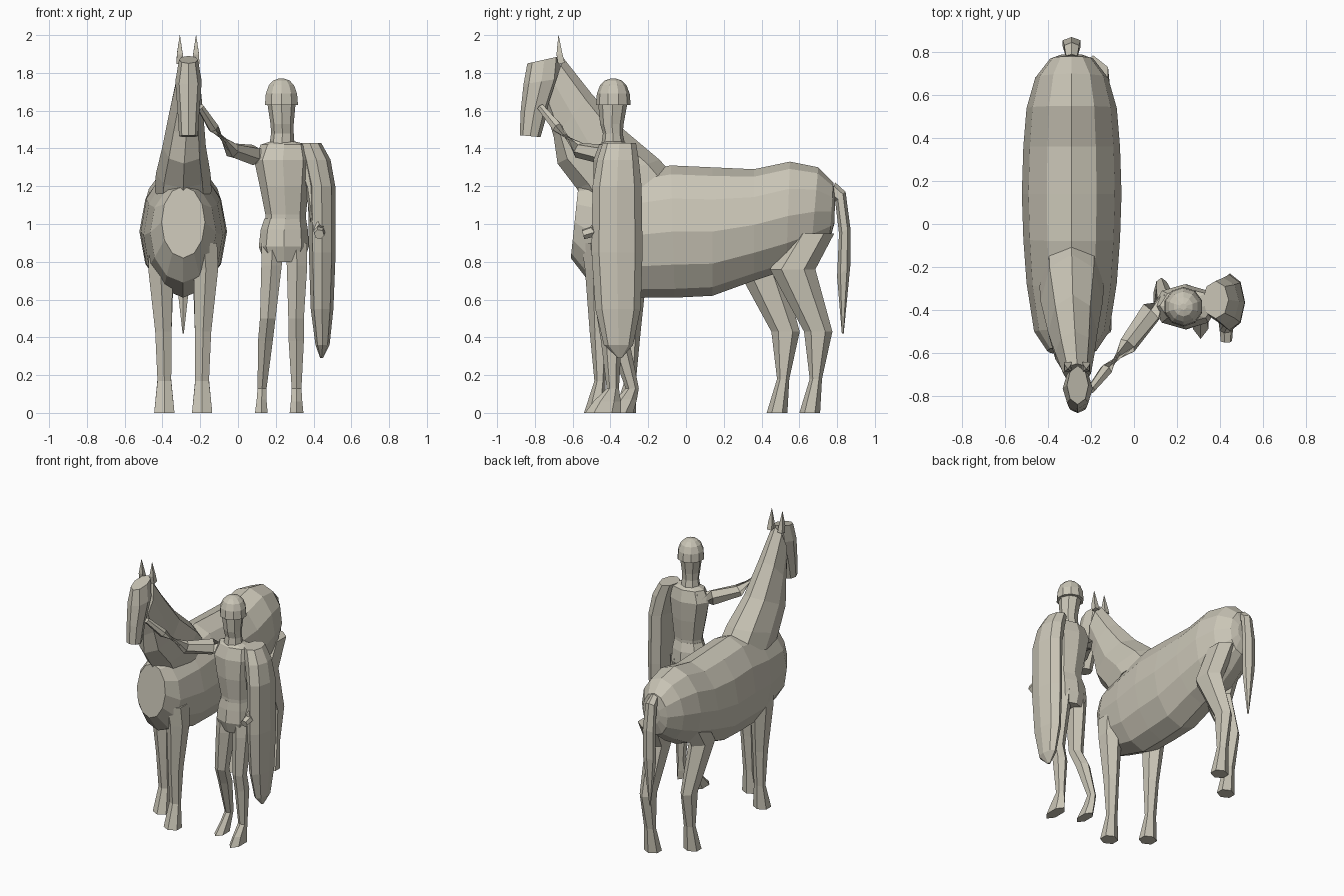
import bpy
import bmesh
from math import cos, sin, tau
from mathutils import Vector

default_cube = bpy.data.objects.get("Cube")
if default_cube:
    bpy.data.objects.remove(default_cube)

# One stone colour for the whole group
stone = bpy.data.materials.new("warm stone")
stone.use_nodes = True
stone.diffuse_color = (.59, .56, .47, 1)
stone.node_tree.nodes["Principled BSDF"].inputs["Base Color"].default_value = stone.diffuse_color


def loft(name, rings, sides):
    """Skin a row of elliptical rings, each given as (centre, half axis, half axis)."""
    bm = bmesh.new()
    loops = []
    for centre, a, b in rings:
        angles = [tau * i / sides for i in range(sides)]
        loops.append([bm.verts.new(centre + a * cos(t) + b * sin(t)) for t in angles])
    for low, high in zip(loops, loops[1:]):
        for i in range(sides):
            j = (i + 1) % sides
            bm.faces.new((low[i], low[j], high[j], high[i]))
    bm.faces.new(loops[0])
    bm.faces.new(loops[-1])
    bmesh.ops.recalc_face_normals(bm, faces=bm.faces)
    mesh = bpy.data.meshes.new(name)
    bm.to_mesh(mesh)
    bm.free()
    mesh.materials.append(stone)
    obj = bpy.data.objects.new(name, mesh)
    bpy.context.collection.objects.link(obj)
    return obj


def span(x, y1, z1, y2, z2, half_width):
    """Ring stretched between two points of the side profile."""
    p, q = Vector((x, y1, z1)), Vector((x, y2, z2))
    return (p + q) / 2, (p - q) / 2, Vector((half_width, 0, 0))


def level(z, x1, x2, y1, y2):
    """Horizontal ring filling a rectangle."""
    centre = Vector(((x1 + x2) / 2, (y1 + y2) / 2, z))
    return centre, Vector((0, (y2 - y1) / 2, 0)), Vector(((x2 - x1) / 2, 0, 0))


def limb(name, path, radii, sides=6):
    """Tube through the path, with a radius at each point."""
    points = [Vector(p) for p in path]
    rings = []
    for i, (point, radius) in enumerate(zip(points, radii)):
        along = points[min(i + 1, len(points) - 1)] - points[max(i - 1, 0)]
        a = along.orthogonal().normalized()
        b = along.normalized().cross(a)
        rings.append((point, a * radius, b * radius))
    return loft(name, rings, sides)


HORSE_X = -.29

# Horse barrel, from chest to rump
barrel = [(-.57, 1.2, -.61, .82, .115), (-.49, 1.22, -.51, .69, .175),
          (-.3, 1.27, -.25, .61, .21), (-.08, 1.31, -.06, .61, .225),
          (.14, 1.3, .14, .62, .232), (.36, 1.29, .36, .7, .225),
          (.55, 1.33, .53, .755, .21), (.7, 1.3, .66, .83, .17),
          (.78, 1.22, .76, .91, .1), (.79, 1.14, .785, 1.0, .05)]
loft("horse_body", [span(HORSE_X, *row) for row in barrel], 12)

# Horse neck and head
neck = [(-.29, -.05, 1.24, -.53, 1.1, .15), (-.29, -.14, 1.34, -.58, 1.19, .145),
        (-.285, -.33, 1.5, -.68, 1.32, .115), (-.275, -.5, 1.69, -.7, 1.46, .092),
        (-.265, -.65, 1.88, -.74, 1.6, .065)]
loft("horse_neck", [span(*row) for row in neck], 8)
head = [(-.66, 1.89, -.84, 1.85, .05), (-.67, 1.77, -.86, 1.74, .07),
        (-.73, 1.6, -.875, 1.6, .058), (-.77, 1.46, -.88, 1.47, .05)]
loft("horse_head", [span(-.262, *row) for row in head], 8)
for name, side in (("right", -1), ("left", 1)):
    x = -.265 + side * .043
    limb("horse_ear_" + name, [(x, -.66, 1.85), (x, -.67, 1.9), (x, -.675, 2)],
         [.025, .022, .001], 4)

# Horse tail
tail = [(.76, 1.14, .79, 1.22, .03), (.79, 1.12, .845, 1.17, .04),
        (.81, .95, .87, .98, .048), (.8, .72, .87, .78, .045), (.825, .42, .835, .42, .004)]
loft("horse_tail", [span(HORSE_X, *row) for row in tail], 6)


# Horse legs: each row is height, front and back edge, outward lean, half width
def horse_leg(name, side, rows):
    rings = []
    for z, front, back, lean, half in rows:
        x = HORSE_X + side * (.1 + lean)
        rings.append(level(z, x - half, x + half, front, back))
    loft(name, rings, 6)


def front_rows(shift):
    return [(.9, shift - .1, shift + .1, .01, .08), (.76, shift - .08, shift + .09, .02, .075),
            (.43, shift - .055, shift + .055, .005, .05),
            (.17, shift - .03, shift + .03, 0, .042), (0, shift - .085, shift + .03, 0, .062)]


def hind_rows(shift):
    return [(.95, shift - .12, shift + .1, .0, .08), (.76, shift - .24, shift, .015, .075),
            (.43, shift - .06, shift + .09, .005, .05),
            (.18, shift - .03, shift + .035, 0, .042), (0, shift - .085, shift + .025, 0, .062)]


horse_leg("horse_front_leg_left", 1, front_rows(-.455))
horse_leg("horse_front_leg_right", -1, front_rows(-.295))
horse_leg("horse_hind_leg_left", 1, hind_rows(.685))
horse_leg("horse_hind_leg_right", -1, hind_rows(.512))

# Man: torso, hips, neck with face, helmet
torso = [(1.0, .145, .36, -.47, -.31), (1.05, .145, .36, -.47, -.31),
         (1.2, .115, .375, -.49, -.29), (1.34, .085, .39, -.49, -.28),
         (1.42, .12, .37, -.46, -.3), (1.44, .18, .29, -.43, -.34)]
loft("man_torso", [level(*row) for row in torso], 8)
hips = [(.8, .14, .35, -.46, -.3), (.88, .11, .375, -.49, -.28),
        (.97, .12, .37, -.48, -.29), (1.03, .14, .36, -.47, -.31)]
loft("man_hips", [level(*row) for row in hips], 8)
face = [(1.41, .165, .3, -.45, -.32), (1.48, .175, .295, -.44, -.335),
        (1.53, .172, .295, -.455, -.33), (1.64, .155, .305, -.465, -.31)]
loft("man_head", [level(*row) for row in face], 8)
cap = [(1.63, .092), (1.69, .087), (1.735, .07), (1.76, .045), (1.77, .015)]
loft("helmet", [level(z, .23 - r, .23 + r, -.385 - r, -.385 + r) for z, r in cap], 10)

# Man's legs, the right one trailing
left_leg = [(.9, .24, .375, -.46, -.3), (.78, .25, .375, -.47, -.31),
            (.5, .26, .355, -.47, -.37), (.38, .262, .355, -.45, -.34),
            (.13, .28, .34, -.42, -.355), (.06, .275, .345, -.49, -.345),
            (0, .268, .352, -.535, -.345)]
loft("man_left_leg", [level(*row) for row in left_leg], 6)
right_leg = [(.9, .115, .25, -.46, -.3), (.78, .115, .24, -.47, -.31),
             (.5, .11, .205, -.46, -.36), (.38, .1, .19, -.41, -.3),
             (.13, .1, .155, -.32, -.25), (.07, .095, .155, -.37, -.26),
             (0, .085, .162, -.44, -.28)]
loft("man_right_leg", [level(*row) for row in right_leg], 6)

# Man's arms: right reaches to the horse, left carries the shield
limb("man_right_arm", [(.16, -.37, 1.36), (.08, -.41, 1.365), (-.03, -.565, 1.39),
                       (-.13, -.68, 1.51), (-.2, -.77, 1.62)], [.06, .055, .043, .03, .02])
limb("man_left_arm", [(.34, -.38, 1.37), (.4, -.4, 1.2), (.42, -.42, 1.03),
                      (.43, -.49, .96), (.43, -.545, .945)], [.05, .045, .04, .032, .027])

# Long shield
shield = [(1.43, .32, .44, -.44, -.265), (1.34, .34, .49, -.47, -.25),
          (1.2, .37, .515, -.495, -.235), (.85, .375, .517, -.5, -.23),
          (.55, .385, .505, -.48, -.24), (.36, .41, .485, -.435, -.28),
          (.29, .435, .45, -.36, -.34)]
loft("shield", [level(*row) for row in shield], 8)
